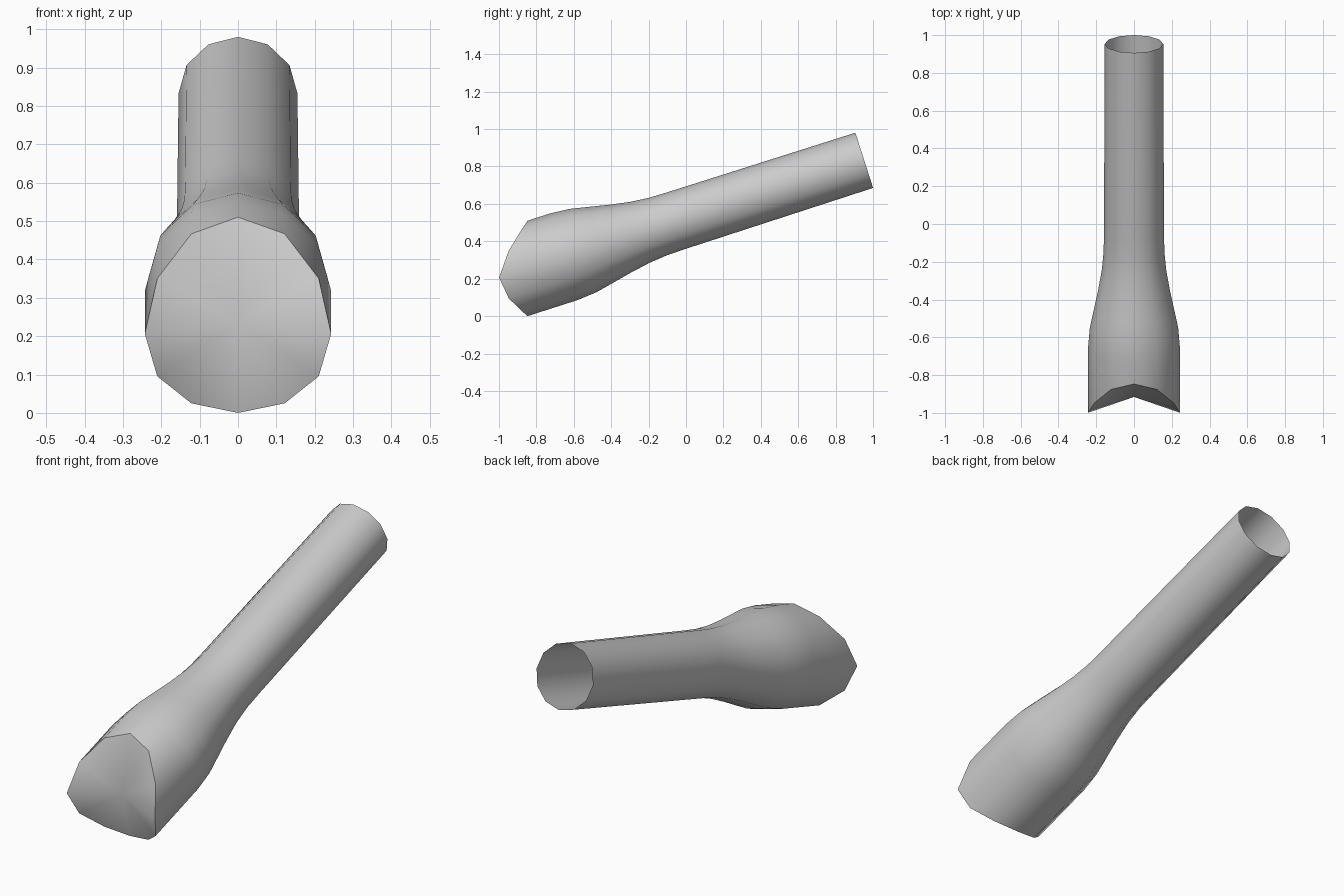
import bpy, bmesh, math
from mathutils import Vector

if "Cube" in bpy.data.objects:
    bpy.data.objects.remove(bpy.data.objects["Cube"])

SIDES = 12
start = Vector((0, -0.653, 0.322))      # axis point where the flared part begins to taper
end = Vector((0, 0.953, 0.8375))        # centre of the open tip
axis = (end - start).normalized()
up = Vector((0, -axis.z, axis.y))
side = Vector((1, 0, 0))

grey = bpy.data.materials.new("light grey")
grey.diffuse_color = (0.6, 0.6, 0.6, 1)
grey.use_nodes = True
grey.node_tree.nodes["Principled BSDF"].inputs["Base Color"].default_value = grey.diffuse_color


def ring(y, r):
    """Points of a ring square to the tilted axis, centred where the axis crosses y."""
    c = start + axis * ((y - start.y) / axis.y)
    return [c + side * r * math.sin(a) + up * r * math.cos(a)
            for a in (2 * math.pi * k / SIDES for k in range(SIDES))]


bm = bmesh.new()

# Saddle-shaped foot: slide ring points along the axis onto an upright cylinder
R = 0.27
foot = []
for p in ring(-0.653, 0.243):
    y = -0.847 - (R - math.sqrt(R * R - p.x * p.x))
    foot.append(p + axis * ((y - p.y) / axis.y))
low = min(p.z for p in foot)

# Flared body narrowing to a straight pipe
profile = [(-0.653, 0.243), (-0.55, 0.234), (-0.463, 0.215), (-0.355, 0.191),
           (-0.247, 0.171), (-0.15, 0.161), (-0.05, 0.159), (0.953, 0.155)]
rings = [foot] + [ring(y, r) for y, r in profile]
loops = [[bm.verts.new((p.x, p.y, p.z - low)) for p in pts] for pts in rings]
for a, b in zip(loops, loops[1:]):
    for k in range(SIDES):
        n = (k + 1) % SIDES
        bm.faces.new((a[k], a[n], b[n], b[k]))

# Foot cap as a fan around its middle; the tip stays open
mid = bm.verts.new(sum((v.co for v in loops[0]), Vector()) / SIDES)
for k in range(SIDES):
    bm.faces.new((loops[0][(k + 1) % SIDES], loops[0][k], mid))
bmesh.ops.recalc_face_normals(bm, faces=bm.faces[:])

mesh = bpy.data.meshes.new("flared_pipe")
bm.to_mesh(mesh)
bm.free()
mesh.materials.append(grey)
pipe = bpy.data.objects.new("flared_pipe", mesh)
bpy.context.collection.objects.link(pipe)
bpy.context.view_layer.objects.active = pipe
pipe.select_set(True)
bpy.ops.object.shade_smooth_by_angle(angle=math.radians(45))
